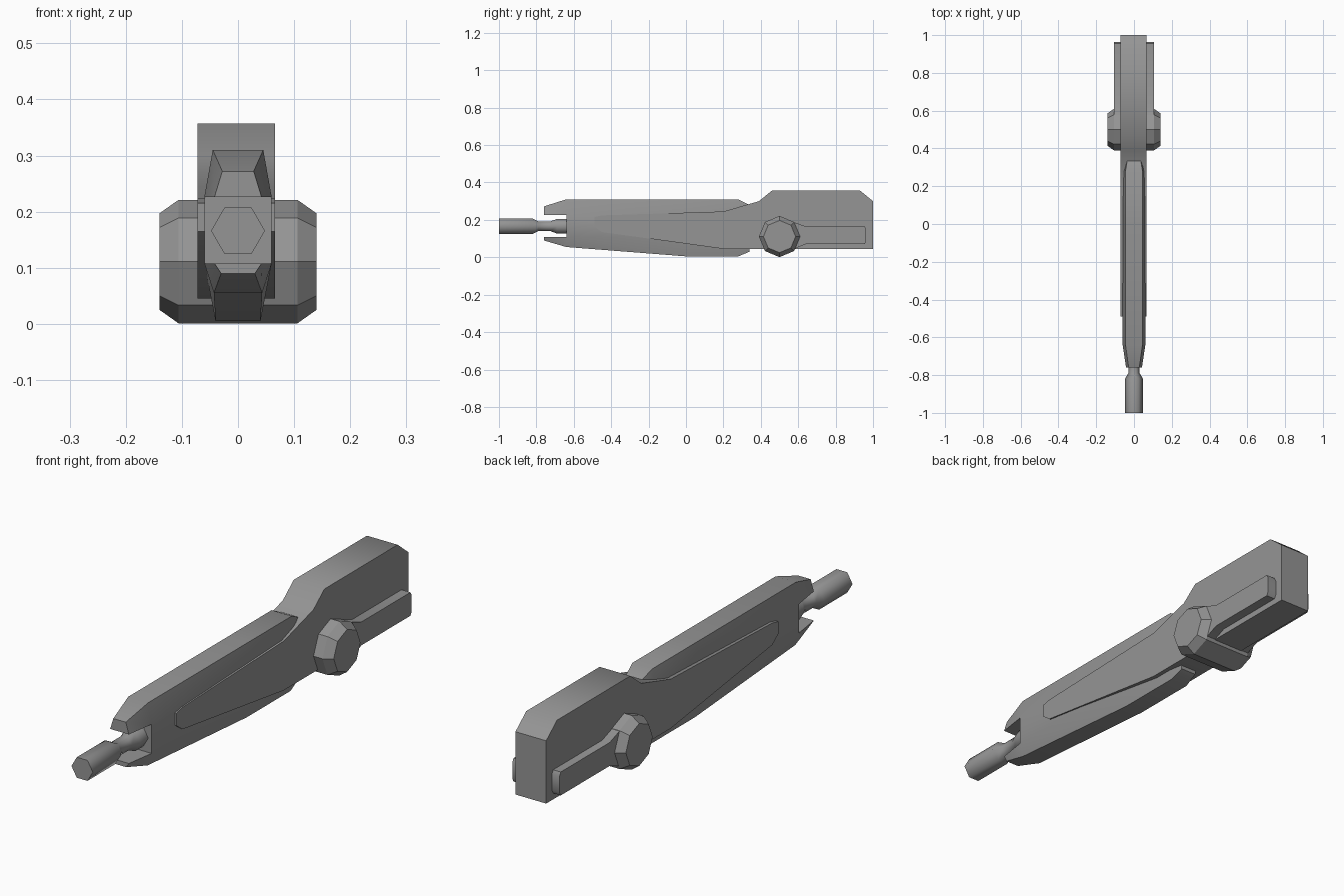
import bpy, bmesh
from math import sin, cos, pi, radians

cube = bpy.data.objects.get("Cube")
if cube:
    bpy.data.objects.remove(cube, do_unlink=True)

grey = bpy.data.materials.new("gunmetal grey")
grey.use_nodes = True
colour = (0.3, 0.3, 0.3, 1)
grey.diffuse_color = colour
grey.node_tree.nodes["Principled BSDF"].inputs["Base Color"].default_value = colour


def finish(name, bm, angle):
    bmesh.ops.recalc_face_normals(bm, faces=bm.faces)
    mesh = bpy.data.meshes.new(name)
    bm.to_mesh(mesh)
    bm.free()
    mesh.materials.append(grey)
    ob = bpy.data.objects.new(name, mesh)
    bpy.context.collection.objects.link(ob)
    bpy.ops.object.select_all(action='DESELECT')
    ob.select_set(True)
    bpy.context.view_layer.objects.active = ob
    bpy.ops.object.shade_smooth_by_angle(angle=radians(angle))
    return ob


def loft(bm, sections, caps=True):
    """Join rings of points with quads; return the vertex rings."""
    rings = [[bm.verts.new(p) for p in s] for s in sections]
    n = len(rings[0])
    for a, b in zip(rings, rings[1:]):
        for i in range(n):
            j = (i + 1) % n
            bm.faces.new((a[i], a[j], b[j], b[i]))
    if caps:
        bm.faces.new(rings[0])
        bm.faces.new(rings[-1])
    return rings


# Main body: blade-like front arms swelling into the rear block (y, bottom, top)
stations = [(-0.49, 0.165, 0.215), (-0.45, 0.135, 0.224), (0.2, 0.045, 0.245),
            (0.39, 0.045, 0.3), (0.46, 0.045, 0.357), (0.93, 0.045, 0.357),
            (1, 0.045, 0.3)]
w, cx = 0.069, -0.003
bm = bmesh.new()
loft(bm, [[(cx + w, y, b), (cx + w, y, t), (cx - w, y, t), (cx - w, y, b)]
          for y, b, t in stations])
body = finish("main_body", bm, 45)
# Soft shading along the upper side edges of the body
sharp = body.data.attributes.get("sharp_edge")
if sharp:
    for e in body.data.edges:
        p, q = (body.data.vertices[v].co for v in e.vertices)
        if min(p.z, q.z) > 0.2 and abs(p.x - q.x) < 0.01 and max(p.y, q.y) < 0.95:
            sharp.data[e.index].value = False

# Front shell with a slotted nose (y, bottom, top, half widths: top, side, bottom)
SLOT_TOP, SLOT_LOW = 0.226, 0.108
stations = [(-0.76, 0.09, 0.272, 0.028, 0.042, 0.03),
            (-0.64, 0.055, 0.31, 0.045, 0.06, 0.043),
            (0, 0.005, 0.31, 0.045, 0.06, 0.04),
            (0.28, 0.005, 0.31, 0.045, 0.06, 0.04),
            (0.34, 0.03, 0.28, 0.035, 0.05, 0.035)]
bm = bmesh.new()
sections = []
for y, b, t, wt, ws, wb in stations:
    half = [(wt, t), (ws, SLOT_TOP), (ws, SLOT_LOW), (wb, b)]
    sections.append([(x, y, z) for x, z in half] +
                    [(-x, y, z) for x, z in reversed(half)])
rings = loft(bm, sections[1:], caps=False)
bm.faces.new(rings[-1])
root = rings[0]
bm.faces.new([root[i] for i in (1, 2, 5, 6)])
tip = [bm.verts.new(p) for p in sections[0]]
for prong in ((0, 1, 6, 7), (2, 3, 4, 5)):
    bm.faces.new([tip[i] for i in prong])
    for k in range(4):
        i, j = prong[k], prong[(k + 1) % 4]
        bm.faces.new((tip[i], tip[j], root[j], root[i]))
finish("front_shell", bm, 50)

# Hexagonal rod with a narrow neck (y, radius)
bm = bmesh.new()
loft(bm, [[(r * cos(k * pi / 3), y, 0.166 + r * sin(k * pi / 3)) for k in range(6)]
          for y, r in [(-1, 0.048), (-0.82, 0.048), (-0.79, 0.03), (-0.725, 0.03),
                       (-0.69, 0.045), (-0.62, 0.045)]])
finish("nose_rod", bm, 65)

# Octagonal pivot bolt through the body (x, radius)
bm = bmesh.new()
loft(bm, [[(x, 0.5 + r * sin(k * pi / 4), 0.111 + r * cos(k * pi / 4)) for k in range(8)]
          for x, r in [(-0.14, 0.086), (-0.106, 0.11), (0.106, 0.11), (0.14, 0.086)]])
finish("pivot_bolt", bm, 30)

# Side bars running back from the bolt
outline = [(0.53, 0.205), (0.64, 0.165), (0.955, 0.165), (0.963, 0.15),
           (0.963, 0.085), (0.955, 0.07), (0.64, 0.07), (0.53, 0.025)]
bm = bmesh.new()
loft(bm, [[(x, y, z) for y, z in outline] for x in (-0.106, 0.106)])
finish("side_bars", bm, 30)
